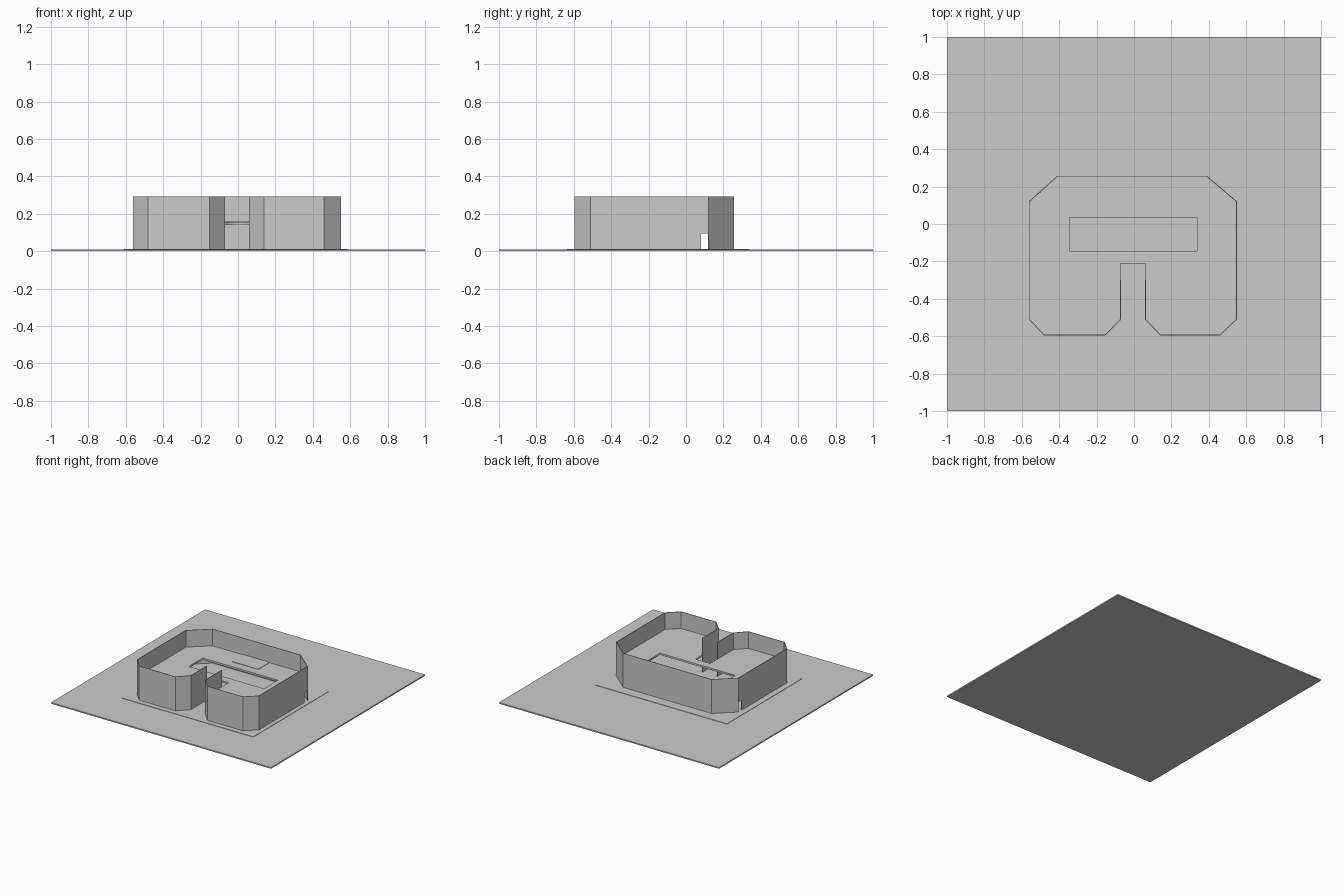
import bpy, bmesh

if "Cube" in bpy.data.objects:
    bpy.data.objects.remove(bpy.data.objects["Cube"], do_unlink=True)

grey = bpy.data.materials.new("plain grey")
grey.use_nodes = True
grey.diffuse_color = (0.6, 0.6, 0.6, 1)
grey.node_tree.nodes["Principled BSDF"].inputs["Base Color"].default_value = (0.6, 0.6, 0.6, 1)


def add_object(name, data):
    obj = bpy.data.objects.new(name, data)
    bpy.context.collection.objects.link(obj)
    data.materials.append(grey)
    return obj


def mesh_object(name, bm):
    bmesh.ops.recalc_face_normals(bm, faces=bm.faces)
    mesh = bpy.data.meshes.new(name)
    bm.to_mesh(mesh)
    bm.free()
    return add_object(name, mesh)


def box(name, x0, x1, y0, y1, z0, z1):
    bm = bmesh.new()
    bmesh.ops.create_cube(bm, size=1)
    for v in bm.verts:
        v.co = (x1 if v.co.x > 0 else x0,
                y1 if v.co.y > 0 else y0,
                z1 if v.co.z > 0 else z0)
    return mesh_object(name, bm)


def rectangle(x0, x1, y0, y1):
    return [(x0, y0), (x1, y0), (x1, y1), (x0, y1)]


def slab(name, loops, z0, z1):
    """Flat plate from an outline; further loops become holes."""
    curve = bpy.data.curves.new(name, "CURVE")
    curve.dimensions = "2D"
    curve.fill_mode = "BOTH"
    curve.extrude = (z1 - z0) / 2
    for loop in loops:
        spline = curve.splines.new("POLY")
        spline.points.add(len(loop) - 1)
        for point, (x, y) in zip(spline.points, loop):
            point.co = (x, y, 0, 1)
        spline.use_cyclic_u = True
    obj = add_object(name, curve)
    obj.location.z = (z0 + z1) / 2
    bpy.ops.object.select_all(action="DESELECT")
    obj.select_set(True)
    bpy.context.view_layer.objects.active = obj
    bpy.ops.object.convert(target="MESH")
    return obj


GROUND, PLOT, DOOR, TOP = 0.01, 0.013, 0.095, 0.293
DOOR_Y = (0.08, 0.12)

# Ground and the thin plot around the building
box("ground", -1, 1, -1, 1, 0, GROUND)
box("plot", -0.61, 0.585, -0.637, 0.34, GROUND, PLOT)

# Wall path, from one side of the entrance notch round to the other
path = [(0.062, -0.3), (0.062, -0.51), (0.14, -0.593), (0.46, -0.593),
        (0.548, -0.51), (0.548, DOOR_Y[0]), (0.548, DOOR_Y[1]), (0.39, 0.255),
        (-0.41, 0.255), (-0.56, DOOR_Y[1]), (-0.56, DOOR_Y[0]),
        (-0.56, -0.51), (-0.48, -0.593), (-0.153, -0.593),
        (-0.072, -0.51), (-0.072, -0.3)]

# Thin outer walls with a low doorway near the back of each side
bm = bmesh.new()
columns = [[bm.verts.new((x, y, z)) for z in (GROUND, DOOR, TOP)] for x, y in path]
for i in range(len(path) - 1):
    a, b = columns[i], columns[i + 1]
    doorway = {path[i][1], path[i + 1][1]} == set(DOOR_Y)
    for k in range(1 if doorway else 0, 2):
        bm.faces.new((a[k], b[k], b[k + 1], a[k + 1]))
walls = mesh_object("outer_walls", bm)
thickness = walls.modifiers.new("thickness", "SOLIDIFY")
thickness.thickness = 0.005
thickness.offset = 0

# Raised floor that reaches behind the notch, with a long opening
floor_outline = [(0.062, -0.21)] + path[1:-1] + [(-0.072, -0.21)]
slab("upper_floor", [floor_outline, rectangle(-0.345, 0.338, -0.145, 0.035)], 0.14, 0.155)

# Low platform against the back wall
box("back_platform", -0.13, 0.11, 0.105, 0.253, 0.155, 0.158)
